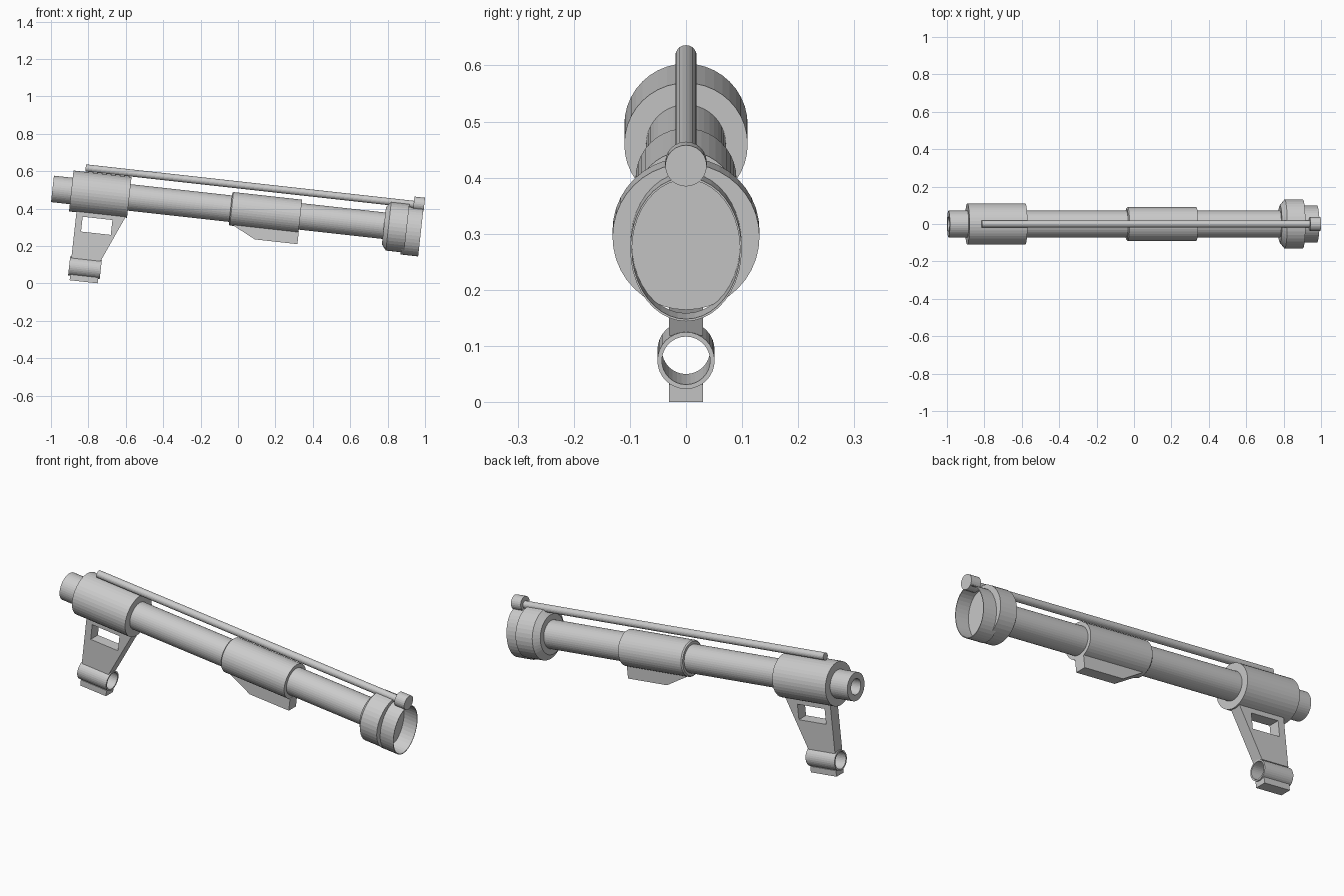
import bpy, bmesh, math
from mathutils import Matrix, Vector

cube = bpy.data.objects.get("Cube")
if cube:
    bpy.data.objects.remove(cube, do_unlink=True)

# One plain grey for the whole model
grey = bpy.data.materials.new("plain grey")
grey.use_nodes = True
GREY = (0.6, 0.6, 0.6, 1)
grey.diffuse_color = GREY
grey.node_tree.nodes["Principled BSDF"].inputs["Base Color"].default_value = GREY

# Parts are laid out along a level barrel axis, then tilted muzzle down
TILT = Matrix.Translation((0, 0, 0.395)) @ Matrix.Rotation(math.radians(6.34), 4, 'Y')


def finish(name, bm):
    bmesh.ops.recalc_face_normals(bm, faces=bm.faces)
    bm.transform(TILT)
    mesh = bpy.data.meshes.new(name)
    bm.to_mesh(mesh)
    bm.free()
    mesh.materials.append(grey)
    obj = bpy.data.objects.new(name, mesh)
    bpy.context.collection.objects.link(obj)
    return obj


def lathe(name, profile, height=0, squash=1, loop=False, sides=40):
    """Turn (along, radius) points round the barrel direction."""
    bm = bmesh.new()
    rings = []
    for along, radius in profile:
        ring = []
        for i in range(sides):
            a = 2 * math.pi * i / sides
            ring.append(bm.verts.new((along, radius * squash * math.sin(a),
                                      height + radius * math.cos(a))))
        rings.append(ring)
    pairs = list(zip(rings, rings[1:]))
    if loop:
        pairs.append((rings[-1], rings[0]))
    else:
        bm.faces.new(rings[0])
        bm.faces.new(rings[-1])
    for a, b in pairs:
        for i in range(sides):
            j = (i + 1) % sides
            bm.faces.new((a[i], a[j], b[j], b[i]))
    return finish(name, bm)


def plate(name, outline, half, window=None):
    """Side outline given thickness; a window pairs corner to corner."""
    bm = bmesh.new()

    def loop(points, y):
        return [bm.verts.new((x, y, z)) for x, z in points]

    near, far = loop(outline, -half), loop(outline, half)
    n = len(outline)
    sides = [(near, far)]
    if window:
        near_in, far_in = loop(window, -half), loop(window, half)
        sides += [(near_in, far_in), (near, near_in), (far, far_in)]
    else:
        bm.faces.new(near)
        bm.faces.new(far)
    for a, b in sides:
        for i in range(n):
            j = (i + 1) % n
            bm.faces.new((a[i], a[j], b[j], b[i]))
    return finish(name, bm)


# Barrel with a bored rear end
lathe("barrel", [(0.83, 0.071), (-0.998, 0.071), (-0.998, 0.04), (-0.85, 0.04)])

# Sleeves and muzzle collar
lathe("rear_sleeve", [(-0.897, 0.11), (-0.585, 0.11)])
lathe("middle_sleeve", [(-0.04, 0.084), (-0.034, 0.09), (0.335, 0.09)])
lathe("muzzle_collar", [(0.785, 0.1), (0.81, 0.131), (0.908, 0.131)])

# Open oval muzzle ring
lathe("muzzle_ring", [(0.89, 0.129), (0.985, 0.129), (0.985, 0.125), (0.89, 0.125)],
      height=-0.014, squash=0.77, loop=True)

# Top rod and its end knob
lathe("top_rod", [(-0.834, 0.019), (0.94, 0.019)], height=0.131, sides=20)
lathe("rod_knob", [(0.93, 0.037), (0.987, 0.037)], height=0.136, sides=24)

# Wedge under the middle sleeve
plate("under_wedge", [(-0.03, -0.08), (0.107, -0.149), (0.336, -0.149), (0.336, -0.08)], 0.03)

# Rear bracket with window, lower tube and foot
plate("rear_bracket", [(-0.857, -0.09), (-0.857, -0.356), (-0.7, -0.356), (-0.586, -0.09)], 0.03,
      window=[(-0.821, -0.13), (-0.821, -0.21), (-0.661, -0.21), (-0.661, -0.13)])
lathe("lower_tube", [(-0.864, 0.051), (-0.694, 0.051), (-0.694, 0.043), (-0.864, 0.043)],
      height=-0.4, loop=True, sides=32)
plate("lower_foot", [(-0.853, -0.444), (-0.853, -0.475), (-0.702, -0.475), (-0.702, -0.444)], 0.03)
